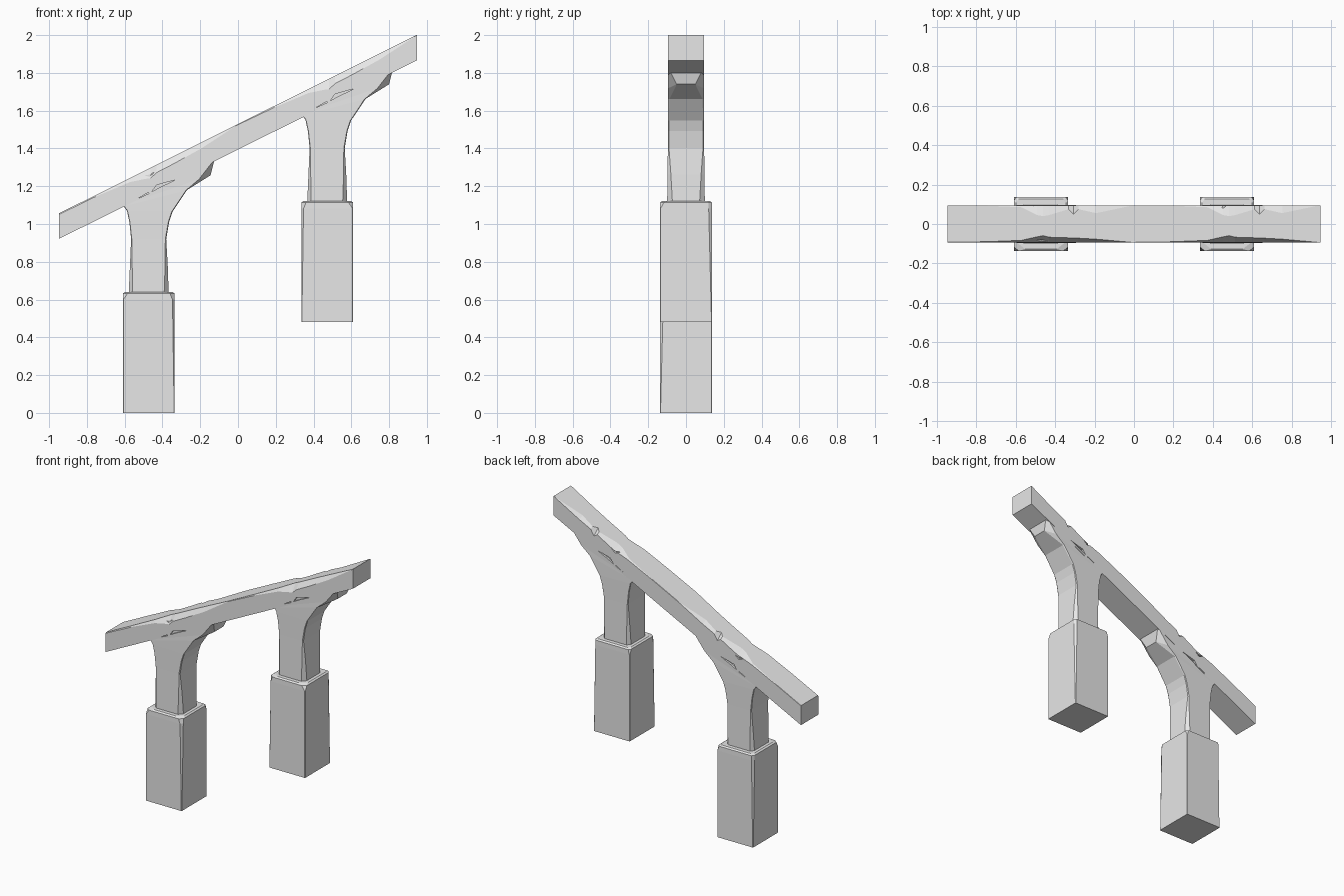
import bpy
import bmesh
from mathutils import Vector

cube = bpy.data.objects.get("Cube")
if cube:
    bpy.data.objects.remove(cube)

grey = bpy.data.materials.new("pale grey")
grey.use_nodes = True
grey.diffuse_color = (0.8, 0.8, 0.8, 1)
grey.node_tree.nodes["Principled BSDF"].inputs["Base Color"].default_value = grey.diffuse_color


def loft(name, rings):
    """Skin matching rings of points into a closed, flat shaded solid."""
    bm = bmesh.new()
    rows = [[bm.verts.new(p) for p in ring] for ring in rings]
    count = len(rows[0])
    for a, b in zip(rows, rows[1:]):
        for i in range(count):
            j = (i + 1) % count
            bm.faces.new((a[i], a[j], b[j], b[i]))
    bm.faces.new(rows[0])
    bm.faces.new(rows[-1])
    bmesh.ops.recalc_face_normals(bm, faces=bm.faces)
    mesh = bpy.data.meshes.new(name)
    bm.to_mesh(mesh)
    bm.free()
    mesh.materials.append(grey)
    obj = bpy.data.objects.new(name, mesh)
    bpy.context.collection.objects.link(obj)
    return obj


def cut_ring(left, right, half, cuts, offset):
    """Eight-sided ring between two (x, z) ends; cuts are (along, across)
    for the corners front left, front right, back right, back left."""
    a = Vector((left[0], 0, left[1])) + offset
    b = Vector((right[0], 0, right[1])) + offset
    run = (b - a).normalized()
    points = []
    for i, (along, across) in enumerate(cuts):
        side = -1 if i < 2 else 1
        end, inward = (a, run) if i in (0, 3) else (b, -run)
        on_end = end + Vector((0, side * (half - across), 0))
        on_side = end + inward * along + Vector((0, side * half, 0))
        points += [on_end, on_side] if i in (0, 2) else [on_side, on_end]
    return points


# Rail: chipped upper edges as (offset from post, front across, front drop,
# back across, back drop), repeated above each post
POST_X, STEP_X, STEP_Z, SLOPE = -0.472, 0.945, 0.482, 0.4987
CHIPS = [(-0.28, 0.005, 0.008, 0.002, 0.002),
         (-0.10, 0.012, 0.022, 0.01, 0.006),
         (-0.02, 0.030, 0.045, 0.05, 0.016),
         (0.01, 0.036, 0.056, 0.055, 0.02),
         (0.04, 0.028, 0.042, 0.05, 0.02),
         (0.14, 0.025, 0.040, 0.02, 0.012),
         (0.165, 0.024, 0.038, 0.045, 0.04),
         (0.19, 0.023, 0.037, 0.02, 0.012),
         (0.28, 0.018, 0.032, 0.04, 0.012),
         (0.46, 0.002, 0.003, 0.002, 0.002)]


def rail_ring(x, fy, fz, by, bz):
    top, half = 1.529 + SLOPE * x, 0.095
    low = top - 0.135
    return [(x, -half, low), (x, half, low), (x, half, top - bz),
            (x, half - by, top), (x, -half + fy, top), (x, -half, top - fz)]


stations = [rail_ring(-0.947, 0.004, 0.006, 0.002, 0.002)]
for k in range(2):
    stations += [rail_ring(POST_X + k * STEP_X + d, *c) for d, *c in CHIPS]
stations.append(rail_ring(0.947, 0.001, 0.001, 0.001, 0.001))
rail = loft("sloping_rail", stations)

# Neck profile: left end, right end, half depth, left cut, right cut
NECK = [((-0.580, 0.60), (-0.366, 0.60), 0.100, (0.022, 0.025), (0.026, 0.030)),
        ((-0.572, 0.78), (-0.372, 0.78), 0.098, (0.012, 0.015), (0.014, 0.018)),
        ((-0.566, 0.92), (-0.380, 0.92), 0.096, (0.004, 0.005), (0.005, 0.006)),
        ((-0.575, 1.01), (-0.365, 1.01), 0.096, (0.003, 0.004), (0.004, 0.005)),
        ((-0.588, 1.07), (-0.347, 1.065), 0.096, (0.003, 0.004), (0.004, 0.005)),
        ((-0.605, 1.093), (-0.270, 1.18), 0.095, (0.003, 0.004), (0.006, 0.008)),
        ((-0.612, 1.098), (-0.145, 1.258), 0.094, (0.003, 0.004), (0.065, 0.045)),
        ((-0.590, 1.13), (-0.125, 1.338), 0.094, (0.003, 0.004), (0.005, 0.004))]

# Jagged cracks in the neck and rail, as (x, z) outlines
CRACKS = [[(-0.455, 1.172), (-0.432, 1.206), (-0.33, 1.234), (-0.41, 1.196)],
          [(-0.53, 1.135), (-0.475, 1.167), (-0.47, 1.162)],
          [(-0.51, 1.262), (-0.47, 1.25), (-0.44, 1.275), (-0.47, 1.263)]]


def carve(target, cutter):
    mod = target.modifiers.new("crack", "BOOLEAN")
    mod.operation = "DIFFERENCE"
    mod.solver = "EXACT"
    mod.object = cutter
    bpy.context.view_layer.objects.active = target
    bpy.ops.object.modifier_apply(modifier=mod.name)


for k, label in enumerate(("lower", "upper")):
    offset = Vector((k * STEP_X, 0, k * STEP_Z))

    # Square footing with worn vertical edges and nicked top corners
    left, right = -0.61, -0.335
    tiny, worn, nick = (0.003, 0.003), (0.012, 0.018), (0.045, 0.035)
    rim = 0.011
    side_cuts = [worn, tiny, worn, tiny] if k else [tiny, worn, tiny, worn]
    loft(label + "_footing", [
        cut_ring((left, 0), (right, 0), 0.138, [tiny] * 4, offset),
        cut_ring((left, 0.60), (right, 0.60), 0.138, side_cuts, offset),
        cut_ring((left, 0.632), (right, 0.632), 0.137,
                 [(0.025, 0.02)] * 2 + [worn] * 2, offset),
        cut_ring((left + rim, 0.64), (right - rim, 0.64), 0.137 - rim,
                 [nick] * 2 + [worn] * 2, offset)])

    # Flared neck carrying the rail
    neck = loft(label + "_neck", [
        cut_ring(a, b, half, [cl, cr, cr, cl], offset)
        for a, b, half, cl, cr in NECK])

    # Cut the cracks into both sides
    for side in (-1, 1):
        for outline in CRACKS:
            cutter = loft("crack_cutter", [
                [Vector((x, side * y, z)) + offset for x, z in outline]
                for y in (0.082, 0.13)])
            cutter.hide_render = True
            carve(neck, cutter)
            carve(rail, cutter)
            bpy.data.objects.remove(cutter)
